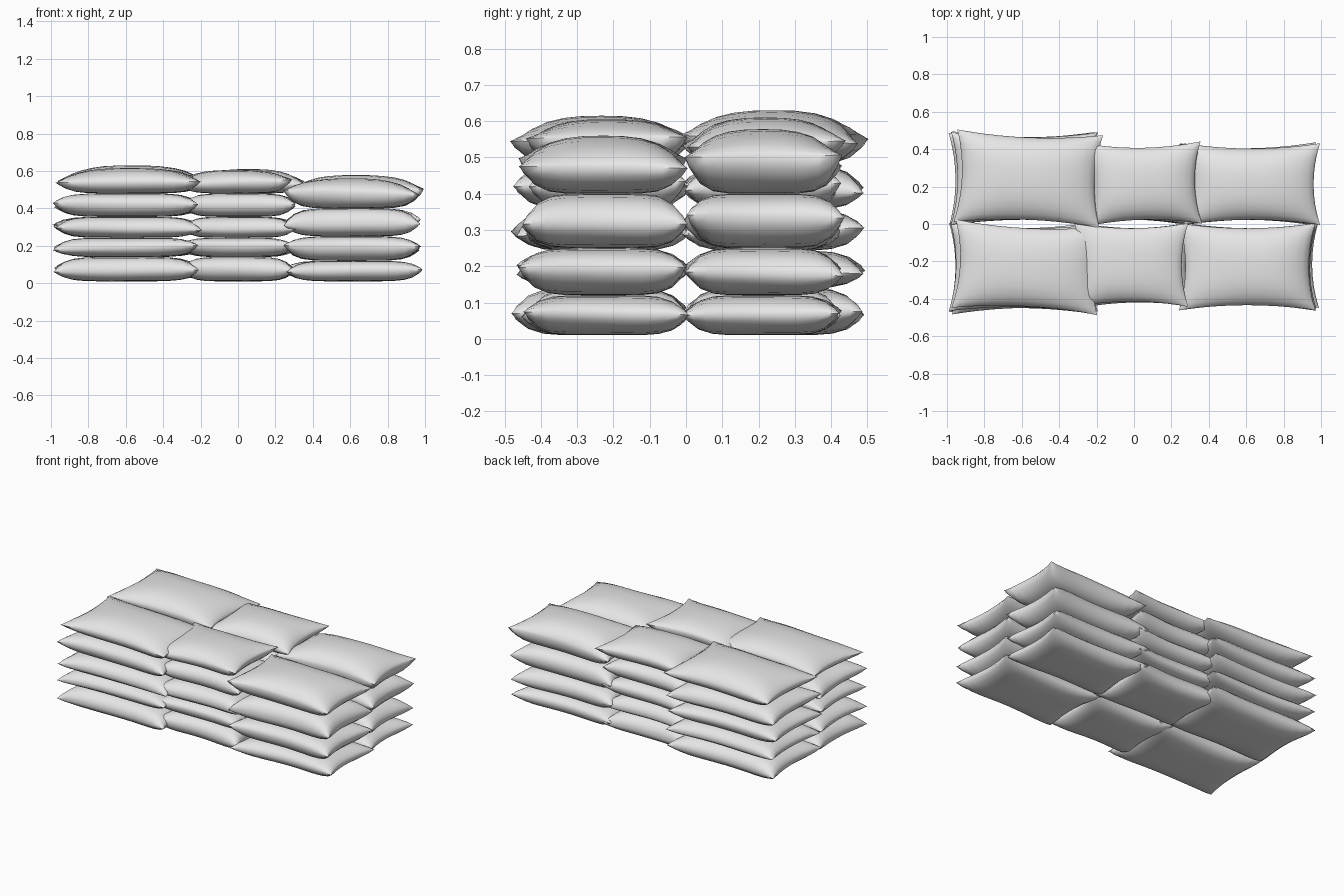
import bpy, bmesh, math, random
from mathutils import Matrix, Vector

random.seed(7)
cube = bpy.data.objects.get("Cube")
if cube:
    bpy.data.objects.remove(cube, do_unlink=True)

grey = bpy.data.materials.new("sack grey")
grey.use_nodes = True
colour = (0.8, 0.8, 0.8, 1)
grey.diffuse_color = colour
grey.node_tree.nodes["Principled BSDF"].inputs["Base Color"].default_value = colour


def wobble(amount):
    return random.uniform(-amount, amount)


def sack(name, x0, x1, y0, y1, z0, z1, yaw, domed):
    """A stuffed sack: two bulging sheets joined at a blunt seam with pointed corners."""
    hx, hy, hz = (x1 - x0) / 2, (y1 - y0) / 2, (z1 - z0) / 2
    corner_lift = {(i, j): wobble(0.018) for i in (-1, 1) for j in (-1, 1)}
    phase = random.uniform(0, 6)
    bm = bmesh.new()
    for side in (1, -1):
        # an unloaded upper sheet is rounder than a squashed one
        power, root = (2.8, 0.62) if domed and side > 0 else (6, 0.55)
        sheet = bmesh.ops.create_grid(bm, x_segments=14, y_segments=12, size=1)["verts"]
        for v in sheet:
            # crowd the rows towards the seam
            u, w = (math.sin(c * math.pi / 2) for c in v.co[:2])
            fill = max(0, (1 - abs(u) ** power) * (1 - abs(w) ** power)) ** root
            lift = sum(l * (1 + i * u) * (1 + j * w) / 4
                       for (i, j), l in corner_lift.items()) * (1 - fill)
            fold = 0.006 * math.sin(5 * u + 4 * w + phase) * fill * (1 - fill)
            v.co = Vector((u * (hx - 0.035 * (1 - w * w)),
                           w * (hy - 0.028 * (1 - u * u)),
                           side * hz * fill + lift + fold))
        if side < 0:
            faces = {f for v in sheet for f in v.link_faces}
            bmesh.ops.reverse_faces(bm, faces=list(faces))
    bmesh.ops.remove_doubles(bm, verts=bm.verts, dist=0.0003)
    centre = Vector(((x0 + x1) / 2, (y0 + y1) / 2, (z0 + z1) / 2))
    bm.transform(Matrix.Translation(centre) @ Matrix.Rotation(yaw, 4, "Z"))
    mesh = bpy.data.meshes.new(name)
    bm.to_mesh(mesh)
    bm.free()
    mesh.materials.append(grey)
    obj = bpy.data.objects.new(name, mesh)
    bpy.context.collection.objects.link(obj)
    return obj


# Stacks: x range, heights where layers meet, then outer depth and top of each row
five = [0.01, 0.14, 0.243, 0.355, 0.48]
stacks = {
    "right": (-0.98, -0.2, five, {"front": (0.475, 0.615), "back": (0.485, 0.63)}),
    "middle": (-0.3, 0.31, five, {"front": (0.44, 0.605), "back": (0.435, 0.61)}),
    "left": (0.25, 0.98, [0.01, 0.12, 0.25, 0.4],
             {"front": (0.455, 0.56), "back": (0.425, 0.578)}),
}
# Uppermost sacks lie askew: sideways shift and turn
askew = {
    "right_front": (0.015, -0.05), "right_back": (0.025, -0.04),
    "middle_front": (-0.02, 0), "middle_back": (0.05, 0.02),
    "left_front": (-0.01, 0), "left_back": (0.015, 0),
}

sacks = []
for stack, (x0, x1, levels, rows) in stacks.items():
    for row, (depth, top) in rows.items():
        heights = levels + [top]
        for n in range(len(levels)):
            last = n == len(levels) - 1
            shift, yaw = wobble(0.01), wobble(0.02)
            if last:
                shift, yaw = askew[f"{stack}_{row}"]
            far = depth + wobble(0.008)
            y0, y1 = (-far, 0.005) if row == "front" else (-0.005, far)
            sacks.append(sack(f"{stack}_{row}_sack_{n + 1}", x0 + shift, x1 + shift,
                              y0, y1, heights[n], heights[n + 1], yaw, last))

# Soft cloth, sharp only where the seam pinches
bpy.ops.object.select_all(action="DESELECT")
for obj in sacks:
    obj.select_set(True)
bpy.context.view_layer.objects.active = sacks[0]
bpy.ops.object.shade_smooth_by_angle(angle=math.radians(60))
